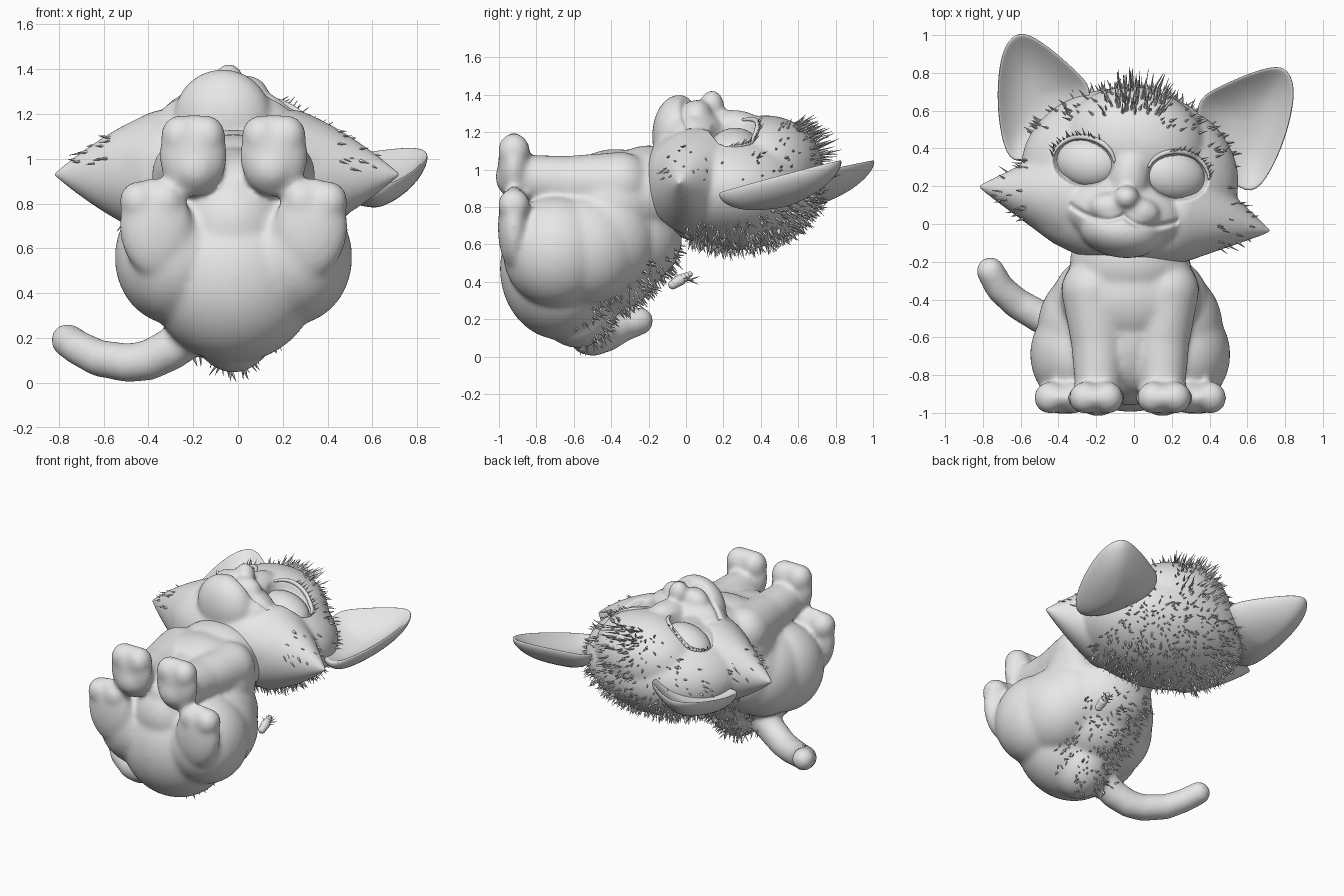
import bpy, bmesh, math, random
from mathutils import Matrix, Vector
from mathutils.bvhtree import BVHTree

random.seed(4)
if "Cube" in bpy.data.objects:
    bpy.data.objects.remove(bpy.data.objects["Cube"])

grey = bpy.data.materials.new("plain_grey")
grey.use_nodes = True
grey.diffuse_color = (0.8, 0.8, 0.8, 1)
grey.node_tree.nodes["Principled BSDF"].inputs["Base Color"].default_value = (0.8, 0.8, 0.8, 1)

# The head is tilted about the line of sight
HEAD = Matrix.Translation((-0.05, 0.08, 0)) @ Matrix.Rotation(math.radians(-8.7), 4, 'Z')
SIDES = (-1, 1)


def blob(bm, centre, radii, turn=Matrix()):
    m = Matrix.Translation(centre) @ turn @ Matrix.Diagonal((*radii, 1))
    bmesh.ops.create_icosphere(bm, subdivisions=4, radius=1, matrix=m)


def limb(bm, path, steps=6):
    """Chain of balls along (x, y, z, radius) points."""
    for a, b in zip(path, path[1:]):
        for i in range(steps + 1):
            p = Vector(a).lerp(Vector(b), i / steps)
            blob(bm, p[:3], (p[3],) * 3)


def finish(name, bm, smooth=True, matrix=Matrix()):
    mesh = bpy.data.meshes.new(name)
    bm.to_mesh(mesh)
    bm.free()
    mesh.transform(matrix)
    mesh.materials.clear()
    mesh.materials.append(grey)
    for p in mesh.polygons:
        p.use_smooth = smooth
        p.material_index = 0
    ob = bpy.data.objects.new(name, mesh)
    bpy.context.collection.objects.link(ob)
    return ob


def fuse(bm, voxel, rounds):
    """Merge overlapping blobs into one soft skin and return it as a bmesh."""
    ob = finish("skin", bm)
    rm = ob.modifiers.new("merge", 'REMESH')
    rm.mode = 'VOXEL'
    rm.voxel_size = voxel
    sm = ob.modifiers.new("soften", 'SMOOTH')
    sm.factor = 0.5
    sm.iterations = rounds
    dg = bpy.context.evaluated_depsgraph_get()
    mesh = bpy.data.meshes.new_from_object(ob.evaluated_get(dg))
    bpy.data.objects.remove(ob)
    out = bmesh.new()
    out.from_mesh(mesh)
    out.normal_update()
    return out


def spike(bm, p, direction, length, width=0.006):
    d = Vector(direction).normalized()
    m = Matrix.Translation(p + d * length * 0.45) @ d.to_track_quat('Z', 'Y').to_matrix().to_4x4()
    bmesh.ops.create_cone(bm, cap_ends=True, segments=4, radius1=width, radius2=0.001,
                          depth=length, matrix=m)


def fur(bm, spots, count, lean, length):
    """Spikes on a random choice of (point, normal) spots."""
    for p, n in random.sample(spots, min(count, len(spots))):
        jitter = Vector([random.uniform(-0.5, 0.5) for _ in range(3)])
        spike(bm, p, n + lean(p) + jitter, length * random.uniform(0.5, 1.3),
              random.uniform(0.004, 0.009))


def spots(bm, rule):
    return [(c, f.normal.copy()) for f in bm.faces
            for c in [f.calc_center_median()] if rule(c, f.normal)]


# Body: hips, spine, shoulders, chest, belly, neck, flanks, haunches, legs, paws and tail
bm = bmesh.new()
blob(bm, (-0.02, -0.67, 0.47), (0.38, 0.325, 0.38))
blob(bm, (-0.02, -0.58, 0.3), (0.2, 0.22, 0.255))
blob(bm, (-0.02, -0.42, 0.51), (0.27, 0.28, 0.28))
blob(bm, (-0.02, -0.32, 0.64), (0.31, 0.3, 0.29))
blob(bm, (-0.02, -0.38, 0.82), (0.37, 0.31, 0.29))
blob(bm, (-0.02, -0.57, 0.84), (0.18, 0.34, 0.21))
blob(bm, (-0.02, -0.66, 0.7), (0.27, 0.3, 0.27))
blob(bm, (-0.02, -0.2, 0.88), (0.32, 0.25, 0.25))
for s in SIDES:
    def x(v):
        return s * v - 0.02
    blob(bm, (x(0.17), -0.46, 0.62), (0.26, 0.3, 0.3))
    blob(bm, (x(0.22), -0.55, 0.57), (0.27, 0.31, 0.3))
    blob(bm, (x(0.265), -0.69, 0.56), (0.265, 0.29, 0.3))
    limb(bm, [(x(0.2), -0.35, 0.93, 0.165), (x(0.17), -0.62, 0.93, 0.145),
              (x(0.17), -0.9, 0.96, 0.12)])
    blob(bm, (x(0.18), -0.92, 1.015), (0.152, 0.086, 0.185))
    lean = Matrix.Rotation(s * 0.1, 4, 'Y')
    blob(bm, (x(0.345), -0.92, 0.69), (0.165, 0.086, 0.225), lean)
    for t in SIDES:
        blob(bm, (x(0.18) + t * 0.06, -0.92, 1.1), (0.085, 0.086, 0.095))
        blob(bm, (x(0.365) + t * 0.06, -0.92, 0.81), (0.085, 0.086, 0.09))
limb(bm, [(-0.12, -0.58, 0.28, 0.1), (-0.3, -0.56, 0.15, 0.095), (-0.4, -0.53, 0.1, 0.09),
          (-0.49, -0.495, 0.089, 0.088), (-0.62, -0.42, 0.11, 0.083),
          (-0.71, -0.34, 0.155, 0.078), (-0.76, -0.25, 0.19, 0.076)])
body = fuse(bm, 0.014, 20)

# Fur down the back
back = Vector((0, 0.7, -0.7))
coat = bmesh.new()
fur(coat, spots(body, lambda c, n: n.dot(back) > 0.75 and abs(c.x) < 0.24 and c.y > -0.6),
    300, lambda p: Vector((0, 0.1, -0.2)), 0.05)
finish("back_fur", coat, False)
finish("body", body)

# Head: skull, brow, jaw, bridge, chin, muzzle, nose and pointed cheeks
bm = bmesh.new()
blob(bm, (0, 0.18, 0.9), (0.58, 0.46, 0.33))
blob(bm, (0, 0.35, 1.02), (0.38, 0.3, 0.27))
blob(bm, (0, -0.01, 0.96), (0.55, 0.29, 0.28))
blob(bm, (0, 0.17, 1.21), (0.11, 0.18, 0.11))
blob(bm, (0, -0.12, 1.18), (0.22, 0.14, 0.22))
blob(bm, (0, -0.02, 1.14), (0.32, 0.19, 0.19))
blob(bm, (0, 0.06, 1.34), (0.07, 0.065, 0.085))
for s in SIDES:
    blob(bm, (s * 0.075, -0.005, 1.29), (0.115, 0.08, 0.085))
    for i in range(19):
        t = 1 - i / 18
        blob(bm, (s * (0.755 - 0.45 * t), 0.035 * t, 0.93),
             (0.035 + 0.12 * t, 0.018 + 0.265 * t, 0.018 + 0.36 * t - 0.09 * t * t))
head = fuse(bm, 0.011, 26)
skin = BVHTree.FromBMesh(head)


def on_face(u, v):
    return skin.ray_cast(Vector((u, v, 3)), Vector((0, 0, -1)))[:2]


# Eyeballs, upper lids and lashes
EYE_U, EYE_V = 0.253, 0.212
lashes = bmesh.new()
for s, side in zip(SIDES, ("right", "left")):
    p, n = on_face(s * EYE_U, EYE_V)
    ball = bmesh.new()
    blob(ball, p - n * 0.08, (0.172, 0.128, 0.095),
         Vector((0, 0, 1)).rotation_difference(n).to_matrix().to_4x4())
    finish(side + "_eye", ball, matrix=HEAD)
    lid = bmesh.new()
    arc = []
    for i in range(25):
        a = math.radians(5 + 165 * i / 24)
        p = on_face(s * (EYE_U + 0.165 * math.cos(a)), EYE_V + 0.132 * math.sin(a))[0]
        arc.append((*p, 0.008 + 0.008 * math.sin(a)))
        if i < 17:
            spike(lashes, p, (s * random.uniform(0.2, 1.2), random.uniform(0.4, 1), 0.7),
                  random.uniform(0.03, 0.07), 0.005)
    for a, b in zip(arc, arc[1:]):
        mid = (Vector(a) + Vector(b)) / 2
        for q in (Vector(a), mid):
            bmesh.ops.create_icosphere(lid, subdivisions=2, radius=q[3],
                                       matrix=Matrix.Translation(q[:3]))
    finish(side + "_upper_lid", fuse(lid, 0.006, 3), matrix=HEAD)
finish("lashes", lashes, False, HEAD)

# Eye sockets and smile pressed into the face
for v in head.verts:
    if v.normal.z < 0.1 or v.co.z < 1.0:
        continue
    u = abs(v.co.x)
    d = ((u - EYE_U) / 0.165) ** 2 + ((v.co.y - EYE_V) / 0.13) ** 2
    dip = 0.065 * min(1, max(0, 1 - d) * 4)
    if u < 0.29:
        line = -0.075 + (4 if u < 0.1 else 1.5) * (u - 0.1) ** 2
        dip += 0.02 * math.exp(-((v.co.y - line) / 0.014) ** 2)
    v.co.z -= dip

# Fur on the back of the head, temples, cheeks and crown
coat = bmesh.new()
rear = Vector((0, 0.5, -0.86))
fur(coat, spots(head, lambda c, n: n.dot(rear) > 0.6 and c.y > -0.12 and c.z < 1.05
                and abs(c.x) < 0.48),
    560, lambda p: Vector((0, 0.2, -0.1)), 0.052)
fur(coat, spots(head, lambda c, n: n.y > 0.35 and 0.85 < c.z < 1.25 and c.y > 0.3),
    140, lambda p: Vector((p.x * 3, 0.3, 0)), 0.045)
fur(coat, spots(head, lambda c, n: 0.5 < abs(c.x) < 0.7 and 0 < n.z and abs(c.y) < 0.2),
    40, lambda p: Vector((math.copysign(1.8, p.x), -0.2, -0.8)), 0.045)
fur(coat, spots(head, lambda c, n: abs(c.x) < 0.13 and c.y > 0.5 and c.z > 0.95),
    75, lambda p: Vector((p.x * 4, 1.4, 0.2)), 0.1)
finish("head_fur", coat, False, HEAD)
finish("head", head, matrix=HEAD)

# Ears: a rim outline with a hollow front and a rounded back
RIM = [(0.645, 0.13), (0.72, 0.27), (0.77, 0.45), (0.79, 0.64), (0.775, 0.77), (0.715, 0.85),
       (0.62, 0.83), (0.49, 0.76), (0.37, 0.68), (0.25, 0.59), (0.34, 0.36), (0.5, 0.2)]
MID = Vector((0.57, 0.52))
for s, side in zip(SIDES, ("right", "left")):
    bm = bmesh.new()
    rings = []
    for scale, depth in ((0.1, -0.09), (0.5, -0.075), (0.85, -0.02), (0.98, 0.012), (1.0, -0.01),
                         (0.95, -0.055), (0.65, -0.13), (0.1, -0.165)):
        ring = []
        for p in RIM:
            u, v = MID.lerp(Vector(p), scale)
            ring.append(bm.verts.new((s * u + 0.015, v + 0.015 * (1 + s), 0.83 + 0.26 * v + depth)))
        rings.append(ring)
    for a, b in zip(rings, rings[1:]):
        for i in range(len(RIM)):
            j = (i + 1) % len(RIM)
            bm.faces.new((a[i], a[j], b[j], b[i]))
    bm.faces.new(rings[0])
    bm.faces.new(rings[-1])
    bmesh.ops.recalc_face_normals(bm, faces=bm.faces)
    ear = finish(side + "_ear", bm, matrix=HEAD)
    ear.modifiers.new("round", 'SUBSURF').levels = 2
    ear.modifiers["round"].render_levels = 2

# Stray tuft floating behind the back
bm = bmesh.new()
limb(bm, [(0.24, -0.07, 0.385, 0.025), (0.24, -0.03, 0.41, 0.03), (0.24, 0.02, 0.44, 0.015)], 3)
for _ in range(14):
    spike(bm, Vector((0.24, random.uniform(-0.07, 0.02), 0.41)),
          [random.uniform(-1, 1), 0.7, random.uniform(-0.4, 0.8)], 0.06)
finish("stray_tuft", bm, False)
